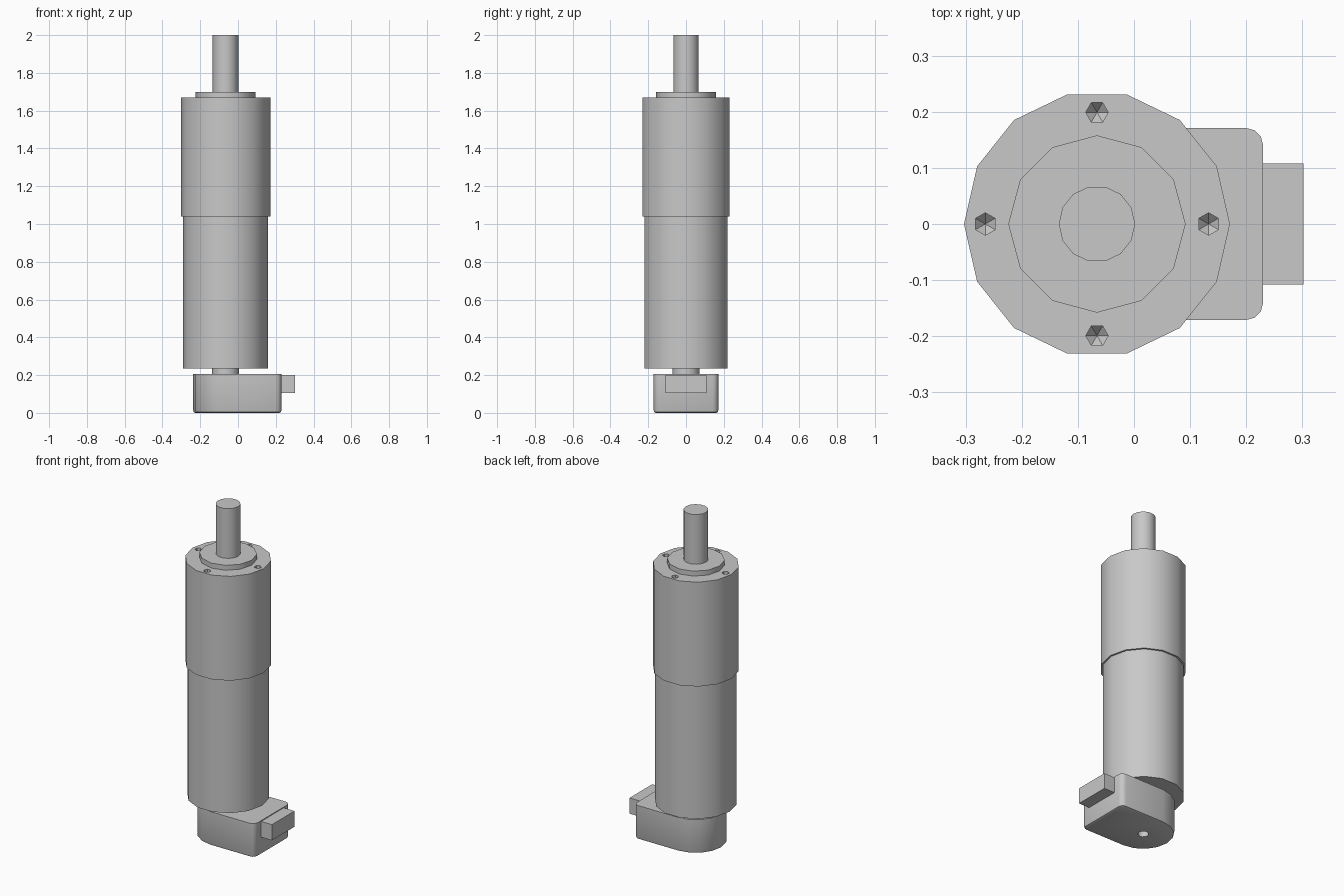
import bpy, bmesh
from math import pi, sin, cos, radians
from mathutils import Vector

if "Cube" in bpy.data.objects:
    bpy.data.objects.remove(bpy.data.objects["Cube"])

AXIS_X = -0.066  # shared axis of the motor and shaft

grey = bpy.data.materials.new("plain grey")
grey.use_nodes = True
GREY = (0.58, 0.58, 0.58, 1)
grey.diffuse_color = GREY
grey.node_tree.nodes["Principled BSDF"].inputs["Base Color"].default_value = GREY


def finish(name, bm):
    bmesh.ops.recalc_face_normals(bm, faces=bm.faces)
    mesh = bpy.data.meshes.new(name)
    bm.to_mesh(mesh)
    bm.free()
    mesh.materials.append(grey)
    obj = bpy.data.objects.new(name, mesh)
    bpy.context.collection.objects.link(obj)
    return obj


def select(obj):
    bpy.ops.object.select_all(action='DESELECT')
    obj.select_set(True)
    bpy.context.view_layer.objects.active = obj


def smooth(obj):
    select(obj)
    bpy.ops.object.shade_smooth_by_angle(angle=radians(35))


def prism(name, outline, bottom, top, bevel=0):
    """Extrude an outline upwards, optionally rounding its bottom rim."""
    bm = bmesh.new()
    base = bm.faces.new([bm.verts.new((x, y, bottom)) for x, y in outline])
    result = bmesh.ops.extrude_face_region(bm, geom=[base], use_keep_orig=True)
    moved = [v for v in result["geom"] if isinstance(v, bmesh.types.BMVert)]
    bmesh.ops.translate(bm, verts=moved, vec=(0, 0, top - bottom))
    if bevel:
        bmesh.ops.recalc_face_normals(bm, faces=bm.faces)
        bmesh.ops.bevel(bm, geom=list(base.edges), offset=bevel, segments=2,
                        profile=0.5, affect='EDGES')
    return finish(name, bm)


def arc(cx, cy, radius, start, end, steps):
    angles = [radians(start + (end - start) * i / steps) for i in range(steps + 1)]
    return [(cx + radius * cos(a), cy + radius * sin(a)) for a in angles]


def cylinder(name, radius, bottom, top, sides):
    return prism(name, arc(AXIS_X, 0, radius, 0, 360, sides)[:-1], bottom, top)


def drill(obj, x, y, radius, opening, depth, sides, turn=0):
    """Cut a hole with a conical end; depth is signed along z."""
    bm = bmesh.new()
    ring = [Vector((px, py, 0)) for px, py in arc(x, y, radius, turn, turn + 360, sides)[:-1]]
    mouth = [bm.verts.new(p + Vector((0, 0, opening - depth * 0.2))) for p in ring]
    inner = [bm.verts.new(p + Vector((0, 0, opening + depth))) for p in ring]
    tip = bm.verts.new((x, y, opening + depth * 1.2))
    bm.faces.new(mouth)
    for i in range(sides):
        j = (i + 1) % sides
        bm.faces.new((mouth[i], mouth[j], inner[j], inner[i]))
        bm.faces.new((inner[i], inner[j], tip))
    cutter = finish("drill_cutter", bm)
    cutter.hide_render = True
    cut = obj.modifiers.new("hole", 'BOOLEAN')
    cut.operation = 'DIFFERENCE'
    cut.solver = 'EXACT'
    cut.object = cutter
    select(obj)
    bpy.ops.object.modifier_apply(modifier=cut.name)
    bpy.data.objects.remove(cutter)


# Gearbox with four screw holes in its face
gearbox = cylinder("gearbox", 0.237, 1.04, 1.67, 14)
for quarter in range(4):
    a = quarter * pi / 2
    drill(gearbox, AXIS_X + 0.199 * cos(a), 0.199 * sin(a), 0.02,
          1.67, -0.1, 6, quarter * 90 + 90)

# Motor body, pilot flange, output shaft and rear hub
motor_body = cylinder("motor_body", 0.226, 0.235, 1.04, 14)
flange = cylinder("pilot_flange", 0.158, 1.67, 1.7, 12)
shaft = cylinder("output_shaft", 0.068, 1.7, 2.0, 14)
hub = cylinder("rear_hub", 0.072, 0.205, 0.235, 12)

# Encoder housing: rounded around the axis, square at the connector end
outline = (arc(AXIS_X, 0, 0.171, 90, 270, 8)
           + arc(0.2, -0.141, 0.03, -90, 0, 3)
           + arc(0.2, 0.141, 0.03, 0, 90, 3))
housing = prism("encoder_housing", outline, 0, 0.205, bevel=0.012)
drill(housing, AXIS_X, 0, 0.03, 0, 0.1, 12)

# Connector block
connector = prism("connector", [(0.225, -0.108), (0.302, -0.108),
                                (0.302, 0.108), (0.225, 0.108)], 0.105, 0.2)

for part in (gearbox, motor_body, flange, shaft, hub, housing, connector):
    smooth(part)
